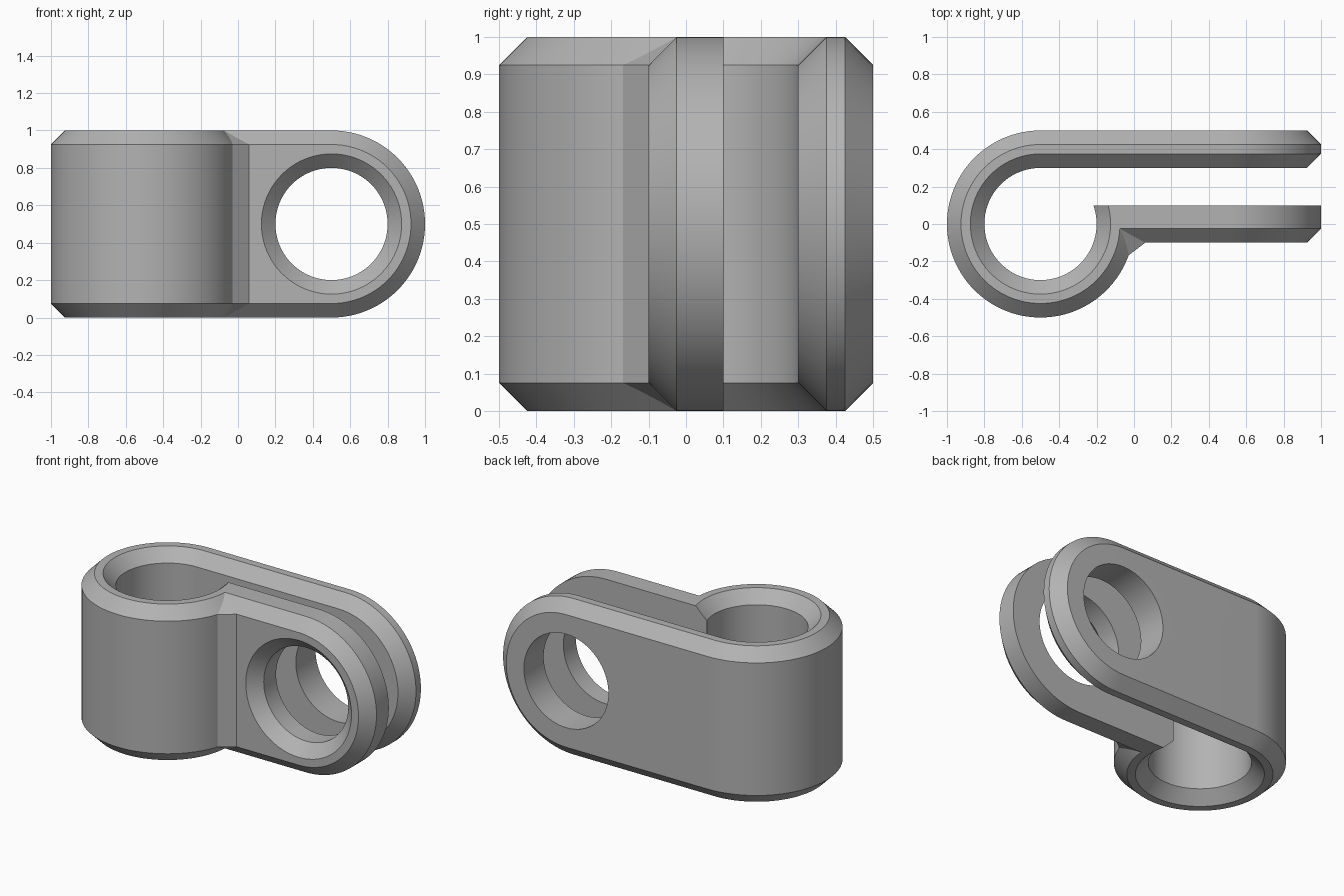
import bpy, bmesh, math

if "Cube" in bpy.data.objects:
    bpy.data.objects.remove(bpy.data.objects["Cube"])

C = 0.075          # chamfer size
RING_X = -0.5      # ring axis (vertical)
HOLE_X = 0.5       # bolt hole axis (front to back)

grey = bpy.data.materials.new("grey_plastic")
grey.diffuse_color = (0.45, 0.45, 0.45, 1)
grey.use_nodes = True
grey.node_tree.nodes["Principled BSDF"].inputs["Base Color"].default_value = grey.diffuse_color


def finish(bm, name):
    bmesh.ops.remove_doubles(bm, verts=bm.verts, dist=1e-5)
    bmesh.ops.recalc_face_normals(bm, faces=bm.faces)
    me = bpy.data.meshes.new(name)
    bm.to_mesh(me)
    bm.free()
    me.materials.append(grey)
    ob = bpy.data.objects.new(name, me)
    bpy.context.collection.objects.link(ob)
    return ob


def loft(bm, rings, closed=True, cap_start=True, cap_end=True):
    """Skin a list of point loops; closed joins the last point to the first."""
    vs = [[bm.verts.new(p) for p in ring] for ring in rings]
    n = len(vs[0])
    for a, b in zip(vs, vs[1:]):
        for i in range(n if closed else n - 1):
            j = (i + 1) % n
            bm.faces.new((a[i], a[j], b[j], b[i]))
    if cap_start:
        bm.faces.new(vs[0])
    if cap_end:
        bm.faces.new(vs[-1])


def tab_loops(x0, layers):
    """Round-ended outline at each (y, radius) layer."""
    loops = []
    for y, r in layers:
        pts = [(x0, y, 0.5 - r)]
        for i in range(49):
            a = -math.pi / 2 + math.pi * i / 48
            pts.append((HOLE_X + r * math.cos(a), y, 0.5 + r * math.sin(a)))
        pts.append((x0, y, 0.5 + r))
        loops.append(pts)
    return loops


def boolean(target, tool, op):
    mod = target.modifiers.new(op, 'BOOLEAN')
    mod.operation, mod.solver, mod.object = op, 'EXACT', tool
    bpy.context.view_layer.objects.active = target
    bpy.ops.object.modifier_apply(modifier=mod.name)
    bpy.data.objects.remove(tool, do_unlink=True)


# Ring: chamfered section swept around the vertical axis
section = [(0.3, C), (0.3 + C, 0), (0.5 - C, 0), (0.5, C),
           (0.5, 1 - C), (0.5 - C, 1), (0.3 + C, 1), (0.3, 1 - C)]
sweep = []
for i in range(79):
    a = math.radians(90 + 295 * i / 78)
    sweep.append([(RING_X + r * math.cos(a), r * math.sin(a), z) for r, z in section])
bm = bmesh.new()
loft(bm, sweep, cap_start=False)
# Back tab continues the ring section, so the shared end stays open
loft(bm, tab_loops(RING_X, [(0.3, 0.5 - C), (0.3 + C, 0.5), (0.5 - C, 0.5), (0.5, 0.5 - C)]),
     closed=False)
clip = finish(bm, "cable_clip")

# Trim the free end of the ring flush with the gap
bm = bmesh.new()
loft(bm, [[(-0.35, 0.1, z), (0.15, 0.1, z), (0.15, 0.26, z), (-0.35, 0.26, z)]
          for z in (-0.2, 1.2)])
boolean(clip, finish(bm, "gap_cutter"), 'DIFFERENCE')

# Front tab, chamfered on its outer side only
bm = bmesh.new()
loft(bm, tab_loops(-0.1, [(-0.1, 0.5 - C), (-0.1 + C, 0.5), (0.1, 0.5)]))
boolean(clip, finish(bm, "front_tab"), 'UNION')

# Wedge that softens the corner between ring and front tab
bm = bmesh.new()
loft(bm, [[(-0.032, -0.17, s), (0.06, -0.1, s), (-0.076, -0.025, e)]
          for s, e in ((C, 0), (1 - C, 1))])
boolean(clip, finish(bm, "corner_wedge"), 'UNION')

# Bolt hole through both tabs, countersunk at the front
bm = bmesh.new()
loft(bm, [[(HOLE_X + r * math.cos(math.tau * i / 80), y, 0.5 + r * math.sin(math.tau * i / 80))
           for i in range(80)]
          for y, r in ((-0.15, 0.425), (-0.1 + C, 0.3), (0.7, 0.3))])
boolean(clip, finish(bm, "hole_cutter"), 'DIFFERENCE')

# Smooth curves, crisp chamfers
bpy.ops.object.select_all(action='DESELECT')
clip.select_set(True)
bpy.context.view_layer.objects.active = clip
bpy.ops.object.shade_smooth_by_angle(angle=math.radians(25))
